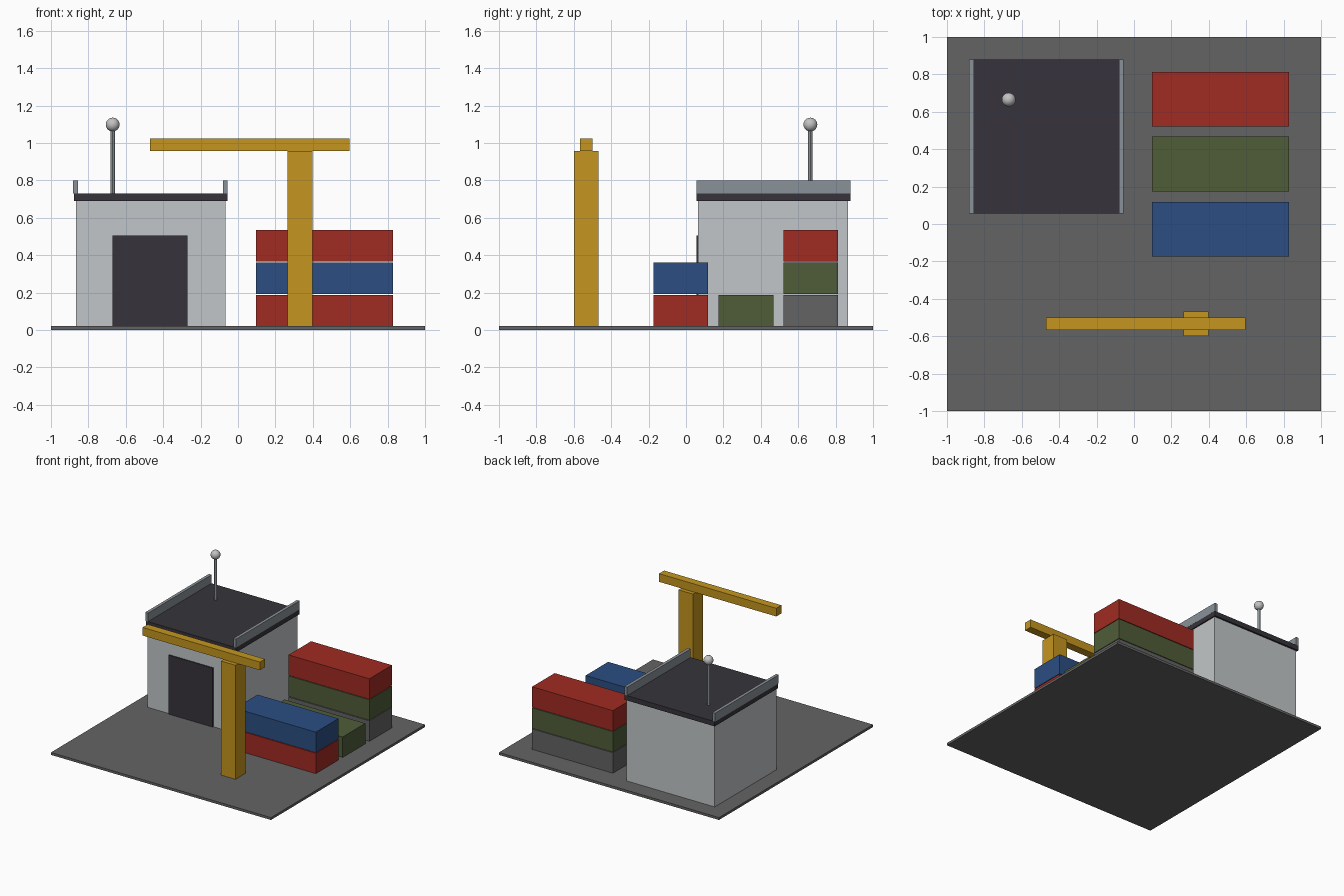
import bpy

default = bpy.data.objects.get("Cube")
if default:
    bpy.data.objects.remove(default, do_unlink=True)


def material(name, r, g, b):
    m = bpy.data.materials.new(name)
    m.use_nodes = True
    m.diffuse_color = (r, g, b, 1)
    bsdf = next(n for n in m.node_tree.nodes if n.type == 'BSDF_PRINCIPLED')
    bsdf.inputs["Base Color"].default_value = (r, g, b, 1)
    return m


asphalt = material("asphalt grey", .127, .127, .127)
wall = material("pale wall", .54, .565, .578)
dark = material("dark slate", .037, .034, .044)
steel = material("steel grey", .254, .287, .314)
red = material("container red", .352, .024, .016)
blue = material("container blue", .024, .076, .223)
green = material("container green", .08, .107, .04)
yellow = material("crane yellow", .558, .305, .014)
silver = material("light silver", .54, .54, .54)


def finish(name, mat):
    ob = bpy.context.object
    ob.name = ob.data.name = name
    ob.data.materials.append(mat)
    return ob


def box(name, x, y, z, mat):
    """Box from (min, max) ranges along each axis."""
    bpy.ops.mesh.primitive_cube_add(size=1)
    ob = finish(name, mat)
    ob.location = [(a + b) / 2 for a, b in (x, y, z)]
    ob.scale = [b - a for a, b in (x, y, z)]
    return ob


# Ground slab
GROUND = .02
box("ground_slab", (-1, 1), (-1, 1), (0, GROUND), asphalt)

# Building with roof, side parapets and door
box("building_walls", (-.867, -.067), (.065, .865), (GROUND, .69), wall)
box("roof", (-.877, -.057), (.055, .88), (.69, .73), dark)
for name, x in (("right_parapet", -.869), ("left_parapet", -.069)):
    box(name, (x - .0125, x + .0125), (.055, .88), (.73, .80), steel)
box("door", (-.67, -.27), (.056, .0655), (GROUND, .505), dark)

# Roof antenna
bpy.ops.mesh.primitive_cylinder_add(vertices=12, radius=.012, depth=.36,
                                    location=(-.67, .665, .91))
finish("antenna_mast", steel)
bpy.ops.object.shade_smooth_by_angle()
bpy.ops.mesh.primitive_uv_sphere_add(segments=20, ring_count=12, radius=.037,
                                     location=(-.67, .665, 1.098))
finish("antenna_ball", silver)
bpy.ops.object.shade_smooth_by_angle()

# Container stacks, listed bottom to top
stacks = {"front": (-.175, (red, blue)),
          "middle": (.174, (green,)),
          "back": (.52, (asphalt, green, red))}
for row, (y, colours) in stacks.items():
    for level, mat in enumerate(colours):
        z = GROUND + level * .173
        box(f"{row}_container_{level + 1}", (.095, .83), (y, y + .293),
            (z, z + .168), mat)

# Crane
box("crane_post", (.265, .397), (-.6, -.468), (GROUND, .957), yellow)
box("crane_beam", (-.47, .596), (-.567, -.501), (.957, 1.024), yellow)
